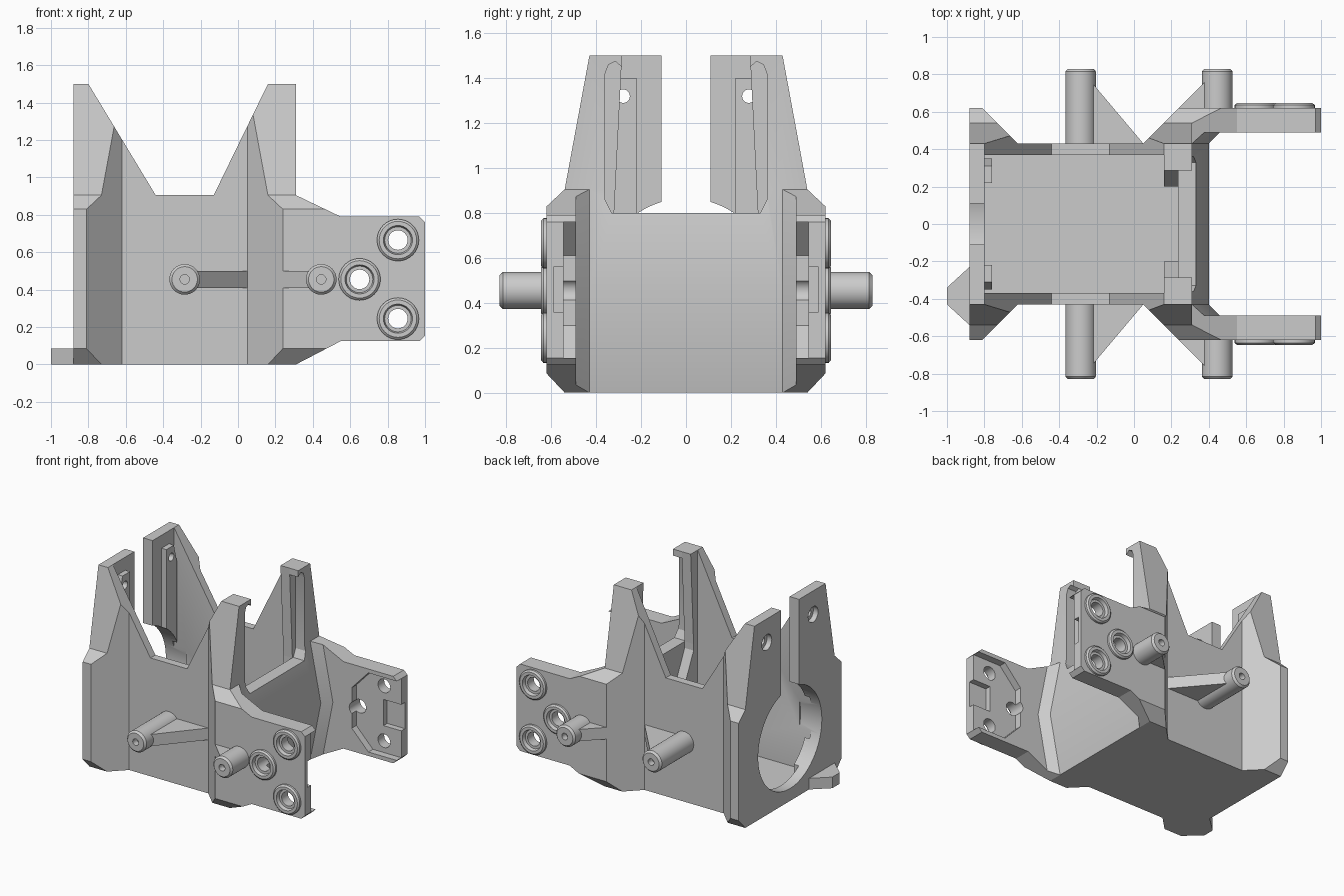
import bpy, bmesh, math
from mathutils import Matrix

cube = bpy.data.objects.get("Cube")
if cube:
    bpy.data.objects.remove(cube, do_unlink=True)

grey = bpy.data.materials.new("plain grey")
grey.use_nodes = True
COLOUR = (0.6, 0.6, 0.6, 1)
grey.diffuse_color = COLOUR
grey.node_tree.nodes["Principled BSDF"].inputs["Base Color"].default_value = COLOUR


def finish(name, bm):
    bmesh.ops.recalc_face_normals(bm, faces=bm.faces)
    mesh = bpy.data.meshes.new(name)
    bm.to_mesh(mesh)
    bm.free()
    mesh.materials.append(grey)
    ob = bpy.data.objects.new(name, mesh)
    bpy.context.scene.collection.objects.link(ob)
    return ob


def loft(name, rings):
    bm = bmesh.new()
    vs = [[bm.verts.new(p) for p in ring] for ring in rings]
    n = len(vs[0])
    for a, b in zip(vs, vs[1:]):
        for i in range(n):
            j = (i + 1) % n
            bm.faces.new((a[i], a[j], b[j], b[i]))
    bm.faces.new(vs[0])
    bm.faces.new(vs[-1])
    return finish(name, bm)


def prism(name, pts, axis, lo, hi):
    place = {"x": lambda p, t: (t, *p),
             "y": lambda p, t: (p[0], t, p[1]),
             "z": lambda p, t: (*p, t)}[axis]
    return loft(name, [[place(p, t) for p in pts] for t in (lo, hi)])


def rect(a, b, c, d):
    return [(a, c), (b, c), (b, d), (a, d)]


def mirrored(pts):
    """Close a half outline across its second side."""
    return pts + [(-u, v) for u, v in reversed(pts)]


def circle(u, v, r, n=40):
    return [(u + r * math.cos(2 * math.pi * i / n),
             v + r * math.sin(2 * math.pi * i / n)) for i in range(n)]


def lathe(name, profile, x, z, side):
    """Turn (radius, depth) points round an axis along y."""
    bm = bmesh.new()
    vs = [bm.verts.new((r, y * side, 0)) for r, y in profile]
    es = [bm.edges.new((vs[i - 1], vs[i])) for i in range(len(vs))]
    bmesh.ops.spin(bm, geom=vs + es, cent=(0, 0, 0), axis=(0, 1, 0),
                   angle=2 * math.pi, steps=32, use_merge=True)
    bmesh.ops.remove_doubles(bm, verts=bm.verts, dist=1e-5)
    bm.transform(Matrix.Translation((x, 0, z)))
    ob = finish(name, bm)
    smooth(ob)
    return ob


def smooth(ob):
    bpy.ops.object.select_all(action="DESELECT")
    bpy.context.view_layer.objects.active = ob
    ob.select_set(True)
    bpy.ops.object.shade_smooth_by_angle(angle=math.radians(25))


def boolean(ob, cutter, mode="DIFFERENCE", keep=False):
    mod = ob.modifiers.new("cut", "BOOLEAN")
    mod.operation, mod.solver, mod.object = mode, "EXACT", cutter
    bpy.context.view_layer.objects.active = ob
    bpy.ops.object.modifier_apply(modifier=mod.name)
    if not keep:
        bpy.data.objects.remove(cutter, do_unlink=True)


# Housing: plan outline trimmed by the end and side silhouettes
half = [(-.88, .62), (-.81, .62), (-.62, .43), (.05, .43), (.24, .62), (1, .62)]
plan = half + [(x, -y) for x, y in reversed(half)]
housing = prism("housing", plan, "z", 0, 1.5)
end_shape = mirrored([(.54, 0), (.62, .085), (.62, .83), (.54, .905), (.43, 1.5)])
boolean(housing, prism("trim", end_shape, "x", -2, 2), "INTERSECT")
side_shape = [(-.88, 0), (.31, 0), (.55, .125), (.97, .125), (1, .155), (1, .76),
              (.97, .79), (.55, .79), (.31, .905), (.31, 1.5), (.16, 1.5),
              (-.13, .905), (-.44, .905), (-.80, 1.5), (-.88, 1.5)]
boolean(housing, prism("trim", side_shape, "y", -2, 2), "INTERSECT")

# Space between the arms, with a creased front wall and flared arm roots
crease = [(.31, 2), (.31, .905), (.40, .455), (.31, 0), (.31, -.2)]
rings = []
for y, dx in ((-.49, .06), (-.43, 0), (.43, 0), (.49, .06)):
    rings.append([(x + dx, y, z) for x, z in crease] + [(1.3, y, -.2), (1.3, y, 2)])
boolean(housing, loft("gap", rings))

# Open cavity and the gap between the short towers
boolean(housing, prism("cavity", rect(-.80, .235, -.37, .37), "z", .06, 2))
notch = mirrored([(.33, .8), (.36, .86), (.36, 1.42), (.345, 1.46), (.315, 1.475),
                  (.285, 1.45), (.285, 1.7)])
boolean(housing, prism("notch", notch, "x", .2, .6))

# Guide rails inside the towers
rails = []
for side, label in ((-1, "front"), (1, "back")):
    inner = [(.375, .05), (.2, .05), (.2, .5), (.32, .75), (.32, .8),
             (.285, 1.5), (.43, 1.5), (.43, 1.4), (.375, 1.3)]
    prism(label + "_inner_rail", [(y * side, z) for y, z in inner], "x", .16, .236)
    outer = [(.22, .05), (.35, .05), (.35, 1.25), (.31, 1.4), (.22, 1.4)]
    rails.append(prism(label + "_bore_rail", [(y * side, z) for y, z in outer],
                       "x", -.801, -.76))

# Round bore with a slot up through the end wall
for shape in (circle(0, .48, .385, 64), rect(-.11, .11, .5, 2)):
    cutter = prism("bore", shape, "x", -1, -.7)
    for ob in [housing] + rails:
        boolean(ob, cutter, keep=True)
    bpy.data.objects.remove(cutter, do_unlink=True)

bolts = [(.855, .665), (.65, .455), (.855, .245)]
for side, label in ((-1, "front"), (1, "back")):
    # Counterbored tower holes
    for r, depth in ((.06, -.84), (.03, -.6)):
        cutter = prism("hole", circle(.28 * side, 1.32, r, 24), "x", -1, depth)
        boolean(housing, cutter, keep=True)
        boolean(rails[side > 0], cutter)

    # Octagonal pocket and key slot on the inner face of each arm
    pocket = [(.62, .30), (.76, .155), (1.2, .155), (1.2, .76), (.76, .76), (.62, .61)]
    boolean(housing, prism("pocket", pocket, "y", .4 * side, .545 * side))
    boolean(housing, prism("key", rect(.85, 1.2, .36, .56), "y", .4 * side, .59 * side))

    # Bolt holes and raised collars
    for i, (x, z) in enumerate(bolts):
        boolean(housing, prism("hole", circle(x, z, .052, 32), "y", .45 * side, .8 * side))
        lathe(f"{label}_collar_{i + 1}",
              [(.112, .61), (.112, .635), (.1, .646), (.078, .646), (.068, .61)],
              x, z, side)

    # Side posts and their triangular ribs
    for x, start, where in ((-.285, .4, "rear"), (.445, .51, "fore")):
        lathe(f"{label}_{where}_post",
              [(0, start), (.082, start), (.082, .815), (.068, .83), (.025, .83),
               (.025, .78), (0, .78)], x, .455, side)
    rib = [(-.27, .42), (.05, .42), (.05, .43), (-.22, .75), (-.27, .75)]
    prism(label + "_rear_rib", [(x, y * side) for x, y in rib], "z", .41, .5)
    rib = [(.2, .56), (.2, .58), (.38, .76), (.42, .76), (.42, .56)]
    prism(label + "_fore_rib", [(x, y * side) for x, y in rib], "z", .41, .5)

# Small locating foot
prism("foot", [(-.87, -.23), (-.88, -.23), (-1, -.34), (-1, -.43), (-.88, -.54),
               (-.87, -.54)], "z", 0, .085)

smooth(housing)
